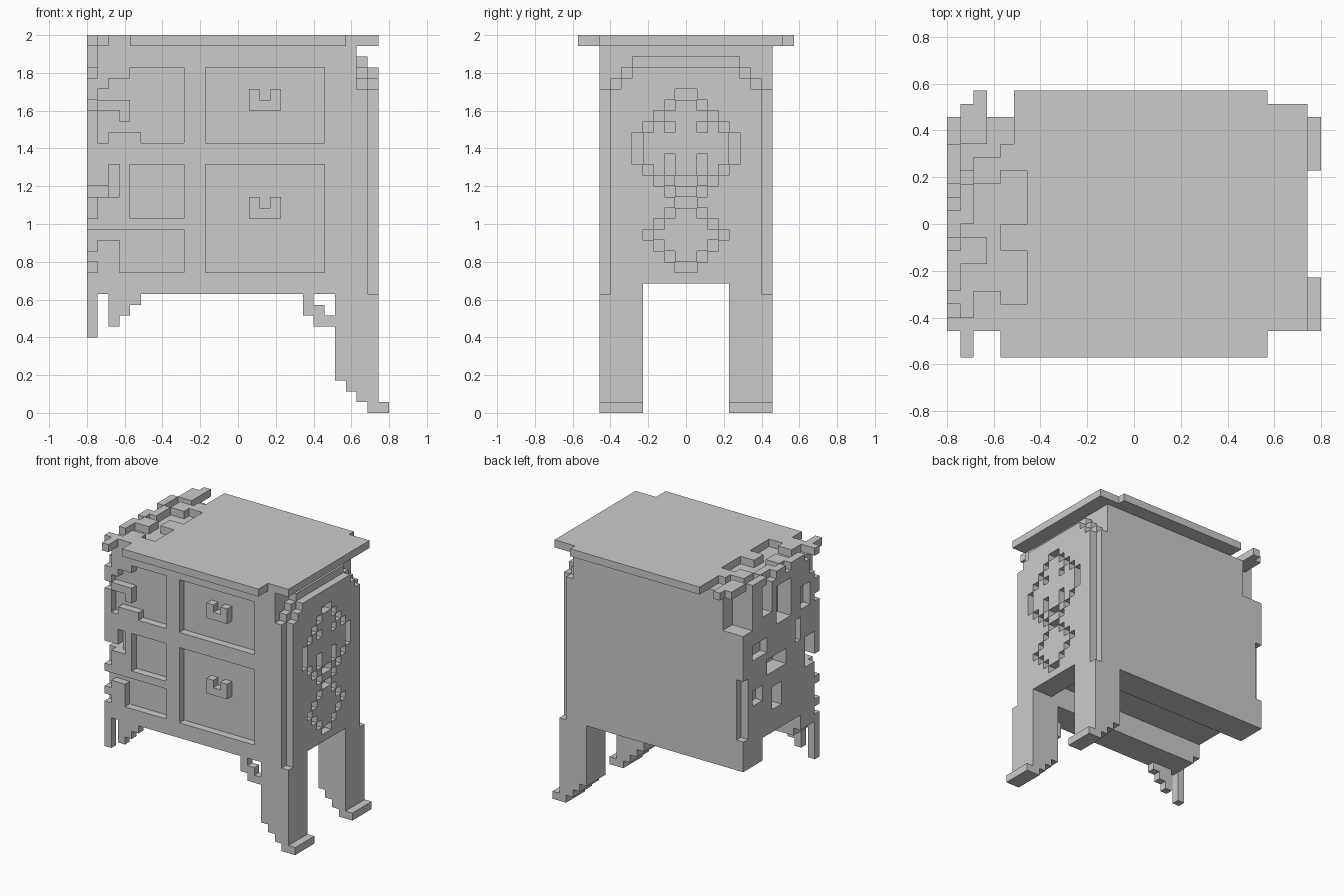
import bpy, bmesh
from itertools import product

if "Cube" in bpy.data.objects:
    bpy.data.objects.remove(bpy.data.objects["Cube"])

U = 2 / 35            # one block; grid is 28 x 20 x 35 blocks


def box(i0, i1, j0, j1, k0, k1):
    return set(product(range(i0, i1), range(j0, j1), range(k0, k1)))


def boxes(rows):
    out = set()
    for r in rows:
        out |= box(*r)
    return out


SIDES = {
    (1, 0, 0): [(1, 0, 0), (1, 1, 0), (1, 1, 1), (1, 0, 1)],
    (-1, 0, 0): [(0, 0, 0), (0, 0, 1), (0, 1, 1), (0, 1, 0)],
    (0, 1, 0): [(0, 1, 0), (0, 1, 1), (1, 1, 1), (1, 1, 0)],
    (0, -1, 0): [(0, 0, 0), (1, 0, 0), (1, 0, 1), (0, 0, 1)],
    (0, 0, 1): [(0, 0, 1), (1, 0, 1), (1, 1, 1), (0, 1, 1)],
    (0, 0, -1): [(0, 0, 0), (0, 1, 0), (1, 1, 0), (1, 0, 0)],
}


def build(name, cells):
    """Skin a set of blocks with only its outer faces."""
    bm = bmesh.new()
    verts = {}
    for c in sorted(cells):
        for d, quad in SIDES.items():
            if (c[0] + d[0], c[1] + d[1], c[2] + d[2]) in cells:
                continue
            face = []
            for q in quad:
                p = (c[0] + q[0], c[1] + q[1], c[2] + q[2])
                if p not in verts:
                    verts[p] = bm.verts.new(((p[0] - 14) * U, (p[1] - 10) * U, p[2] * U))
                face.append(verts[p])
            bm.faces.new(face)
    me = bpy.data.meshes.new(name)
    bm.to_mesh(me)
    bm.free()
    ob = bpy.data.objects.new(name, me)
    bpy.context.collection.objects.link(ob)
    return ob


# Carcass with lower front and back aprons and a channel open on the left
body = box(0, 25, 2, 18, 12, 34) | box(1, 25, 2, 6, 11, 12) | box(0, 25, 14, 18, 11, 12)
body -= box(0, 24, 6, 14, 12, 14)

# Arched right side: two stepped layers
for n, half, top in [(25, 8, 30), (25, 7, 31), (25, 6, 32), (25, 5, 33),
                     (26, 7, 30), (26, 6, 31), (26, 5, 32)]:
    body |= box(n, n + 1, 10 - half, 10 + half, 11, top)
body -= box(25, 27, 6, 14, 11, 12)
body -= box(26, 27, 2, 3, 11, 34) | box(26, 27, 17, 18, 11, 34)

# Engraved double-ring scroll, mirrored about the middle: (row, offset)
scroll = [(13, 0), (14, 1), (15, 2), (16, 3), (17, 2), (18, 1), (19, 0),
          (20, 1), (21, 2), (22, 3), (23, 4), (24, 4), (25, 4), (26, 3),
          (27, 2), (28, 1), (29, 0), (26, 1), (23, 1), (22, 1), (21, 0)]
for k, h in scroll:
    for j in (10 + h, 9 - h):
        body.discard((26, j, k))

# Recessed drawer fronts, the left ones open at the broken edge
for i0, i1, k0, k1 in [(11, 22, 25, 32), (11, 22, 13, 23),
                       (0, 9, 25, 32), (0, 9, 18, 23), (0, 9, 13, 17)]:
    body -= box(i0, i1, 2, 3, k0, k1)

# Ragged hollows in the left side and its front and back edges
body -= boxes([
    (0, 2, 8, 11, 28, 33), (0, 1, 13, 16, 25, 27), (0, 2, 9, 13, 22, 24),
    (0, 2, 3, 5, 20, 24), (0, 2, 10, 12, 17, 20), (0, 1, 14, 16, 19, 21),
    (0, 3, 16, 18, 29, 34), (0, 1, 17, 18, 15, 23), (0, 1, 4, 6, 28, 31),
    (0, 1, 6, 7, 24, 27), (0, 2, 12, 14, 30, 34), (0, 1, 2, 4, 32, 34)])
build("cabinet_body", body)

# Drawer handles with a notch
for name, k in (("upper_handle", 28), ("lower_handle", 18)):
    build(name, box(15, 18, 2, 3, k, k + 2) - box(16, 17, 2, 3, k + 1, k + 2))

# Tapered right legs with outward feet
for name, j in (("front_leg", 2), ("back_leg", 14)):
    build(name, box(23, 27, j, j + 4, 3, 11) | box(24, 27, j, j + 4, 2, 3)
          | box(25, 27, j, j + 4, 1, 2) | box(26, 28, j, j + 4, 0, 1))

# Curled brackets under the apron
build("right_bracket", boxes([(20, 21, 2, 3, 9, 11), (21, 22, 2, 3, 8, 10), (22, 23, 2, 3, 8, 9)]))
build("left_bracket", boxes([(2, 3, 2, 3, 8, 11), (3, 4, 2, 3, 9, 11), (4, 5, 2, 3, 10, 11)]))

# Top board with cut corners and a ragged left edge
top = box(4, 24, 0, 20, 34, 35) | box(24, 27, 2, 19, 34, 35)
top -= box(4, 6, 4, 8, 34, 35) | box(4, 6, 10, 14, 34, 35) | box(4, 5, 16, 20, 34, 35)
build("top_board", top)

# Broken pieces along the left end of the top
build("top_fragments", boxes([
    (1, 2, 0, 3, 34, 35), (0, 2, 2, 3, 34, 35), (2, 4, 2, 5, 34, 35),
    (0, 1, 5, 8, 34, 35), (1, 3, 7, 9, 34, 35),
    (0, 1, 9, 11, 34, 35), (1, 2, 10, 13, 34, 35), (2, 4, 13, 15, 34, 35),
    (0, 1, 13, 16, 34, 35), (1, 2, 16, 19, 34, 35), (2, 3, 16, 20, 34, 35)]))

# Broken trim on the front left edge
build("front_trim_fragments", boxes([
    (0, 1, 2, 3, 7, 13), (0, 1, 2, 3, 14, 15), (1, 3, 2, 3, 13, 16),
    (1, 4, 2, 3, 18, 20), (3, 4, 2, 3, 20, 23),
    (0, 2, 2, 3, 21, 23), (2, 5, 2, 3, 25, 26), (0, 1, 2, 3, 25, 28),
    (1, 3, 2, 3, 28, 29), (3, 4, 2, 3, 27, 29), (0, 1, 2, 3, 29, 31),
    (2, 4, 2, 3, 31, 32), (1, 2, 2, 3, 30, 33)]))
